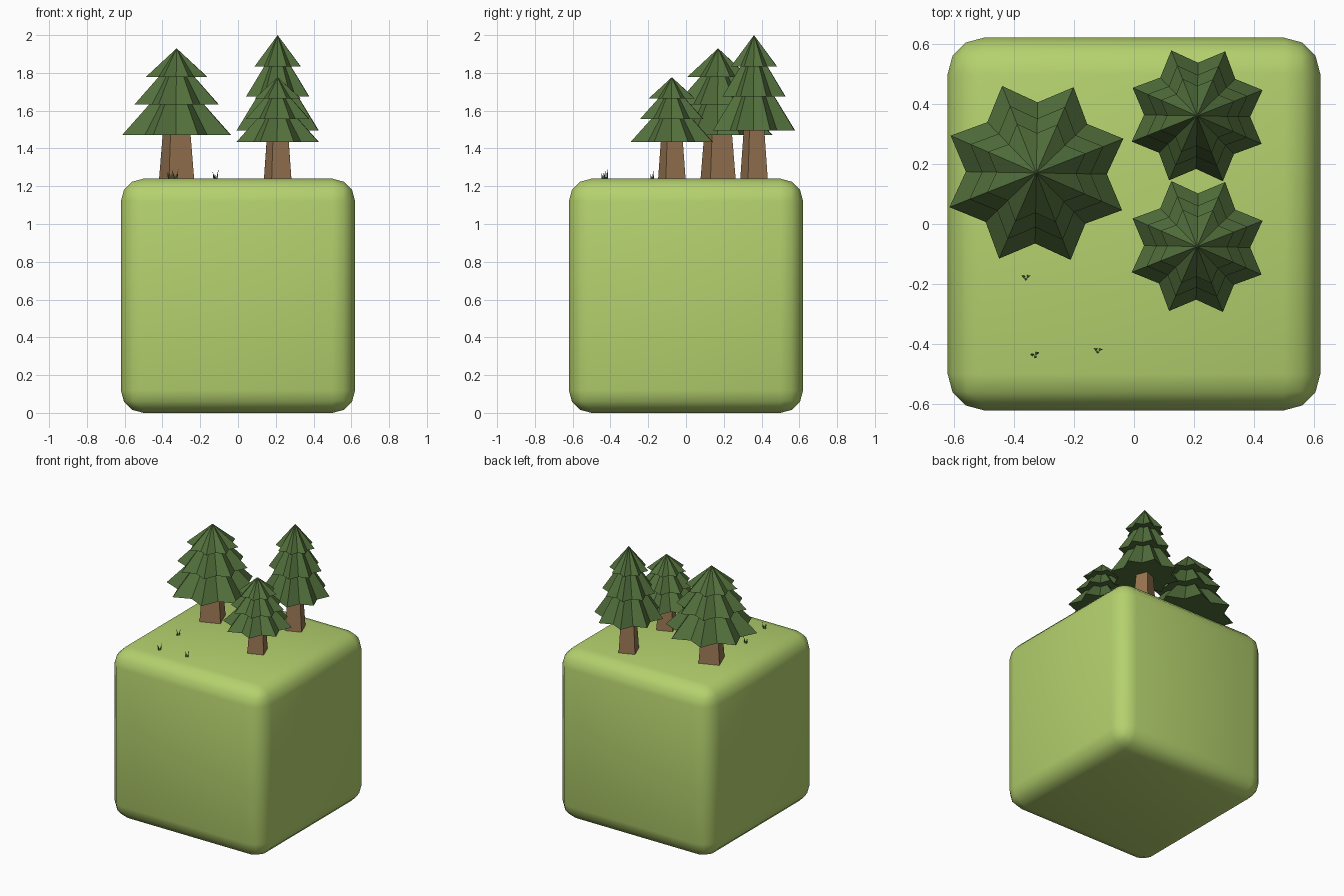
import bpy, bmesh, math
from mathutils import Vector

if "Cube" in bpy.data.objects:
    bpy.data.objects.remove(bpy.data.objects["Cube"])

GROUND = 1.24
PHASE = math.radians(21.5)


def material(name, rgb):
    m = bpy.data.materials.new(name)
    m.diffuse_color = (*rgb, 1)
    m.use_nodes = True
    m.node_tree.nodes["Principled BSDF"].inputs["Base Color"].default_value = m.diffuse_color
    return m


GRASS = material("grass_green", (0.46, 0.64, 0.155))
NEEDLES = material("needle_green", (0.085, 0.16, 0.045))
BARK = material("bark_brown", (0.32, 0.18, 0.085))
BLADE = material("blade_green", (0.10, 0.24, 0.09))


def finish(bm, name, mat):
    bmesh.ops.recalc_face_normals(bm, faces=bm.faces)
    me = bpy.data.meshes.new(name)
    bm.to_mesh(me)
    bm.free()
    me.materials.append(mat)
    ob = bpy.data.objects.new(name, me)
    bpy.context.collection.objects.link(ob)
    return ob


def bridge(bm, a, b):
    n = len(a)
    for i in range(n):
        bm.faces.new((a[i], a[(i + 1) % n], b[(i + 1) % n], b[i]))


def star(bm, r, z, notch=0.755, points=8):
    # ring of alternating tips and notches
    out = []
    for i in range(points * 2):
        a = PHASE + math.pi * i / points
        k = r * (1 if i % 2 == 0 else notch)
        out.append(bm.verts.new((k * math.cos(a), k * math.sin(a), z)))
    return out


# rounded ground block
bpy.ops.mesh.primitive_cube_add(size=GROUND, location=(0, 0, GROUND / 2))
block = bpy.context.object
block.name = "ground_block"
block.data.materials.append(GRASS)
bev = block.modifiers.new("round", 'BEVEL')
bev.width, bev.segments = 0.12, 3
bpy.ops.object.shade_smooth()


def tree(name, x, y, base, tip, radius, r_low, r_high):
    # three-tier foliage as one zigzag star-shaped shell
    h = tip - base
    bm = bmesh.new()
    profile = [(1.0, 0), (0.5, 0.355), (0.77, 0.355), (0.33, 0.67), (0.565, 0.67)]
    rings = [star(bm, radius * r, base + h * t) for r, t in profile]
    for a, b in zip(rings, rings[1:]):
        bridge(bm, a, b)
    top = bm.verts.new((0, 0, tip))
    low = bm.verts.new((0, 0, base))
    n = len(rings[0])
    for i in range(n):
        j = (i + 1) % n
        bm.faces.new((rings[-1][i], rings[-1][j], top))
        bm.faces.new((rings[0][j], rings[0][i], low))
    finish(bm, name + "_foliage", NEEDLES).location = (x, y, 0)

    # four-sided tapered trunk
    bm = bmesh.new()
    ends = []
    for r, z in ((r_low, GROUND - 0.01), (r_high, base + 0.01)):
        ends.append([bm.verts.new((r * math.cos(PHASE + math.pi / 4 * (2 * i + 1)),
                                   r * math.sin(PHASE + math.pi / 4 * (2 * i + 1)), z))
                     for i in range(4)])
    bridge(bm, *ends)
    bm.faces.new(ends[0])
    bm.faces.new(ends[1])
    finish(bm, name + "_trunk", BARK).location = (x, y, 0)


tree("wide_tree", -0.325, 0.17, 1.47, 1.93, 0.311, 0.102, 0.080)
tree("tall_tree", 0.21, 0.36, 1.495, 2.0, 0.234, 0.080, 0.059)
tree("short_tree", 0.21, -0.075, 1.435, 1.777, 0.234, 0.080, 0.063)


def tuft(name, x, y, turn):
    # three leaning pointed grass blades
    bm = bmesh.new()
    for ang, lean, h in ((0, 0.017, 0.05), (2.5, 0.016, 0.038), (4.3, 0.012, 0.03)):
        d = Vector((math.cos(ang + turn), math.sin(ang + turn), 0))
        c = d * 0.006
        ring = [bm.verts.new(c + Vector((0.006 * math.cos(ang + k * 2.094),
                                         0.006 * math.sin(ang + k * 2.094), -0.003)))
                for k in range(3)]
        tip = bm.verts.new(d * lean + Vector((0, 0, h)))
        bm.faces.new(ring)
        for k in range(3):
            bm.faces.new((ring[k], ring[(k + 1) % 3], tip))
    finish(bm, name, BLADE).location = (x, y, GROUND)


tuft("grass_tuft_1", -0.36, -0.177, 0.3)
tuft("grass_tuft_2", -0.33, -0.435, 0.6)
tuft("grass_tuft_3", -0.12, -0.42, 0.2)
